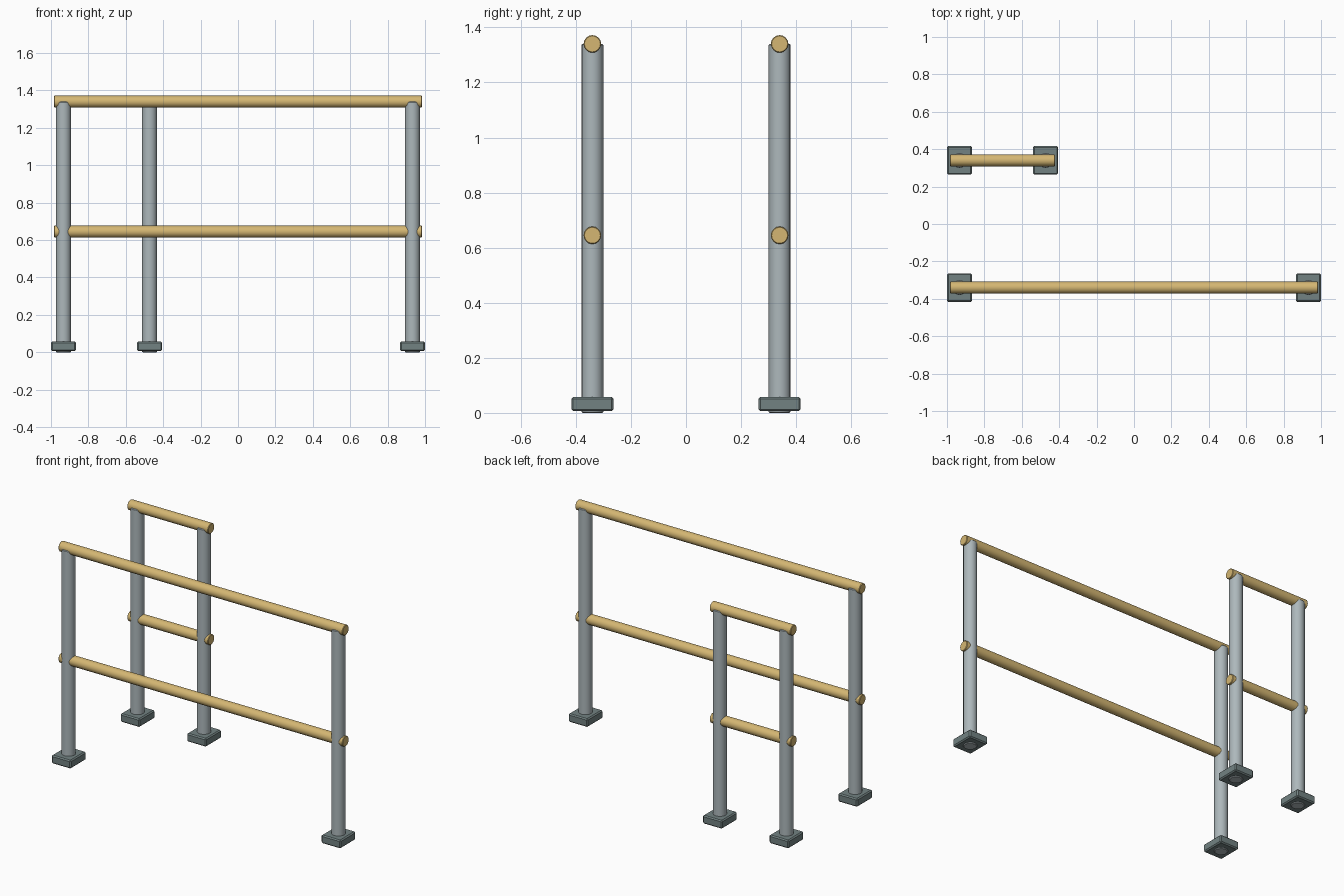
import bpy
import math
from mathutils import Matrix

cube = bpy.data.objects.get("Cube")
if cube:
    bpy.data.objects.remove(cube, do_unlink=True)


def material(name, color):
    m = bpy.data.materials.new(name)
    m.use_nodes = True
    m.diffuse_color = color
    m.node_tree.nodes["Principled BSDF"].inputs["Base Color"].default_value = color
    return m


post_grey = material("post grey", (0.42, 0.48, 0.50, 1))
base_grey = material("base dark grey", (0.17, 0.225, 0.225, 1))
rail_tan = material("rail tan", (0.66, 0.47, 0.17, 1))


def finish(name, mat, bevel):
    obj = bpy.context.object
    obj.name = name
    obj.data.materials.append(mat)
    mod = obj.modifiers.new("bevel", "BEVEL")
    mod.width = bevel
    mod.segments = 1
    mod.limit_method = "ANGLE"
    mod.angle_limit = math.radians(50)
    return obj


def post(name, x, y):
    bpy.ops.mesh.primitive_cylinder_add(vertices=16, radius=0.04, depth=POST_TOP,
                                        location=(x, y, POST_TOP / 2))
    finish(name + "_post", post_grey, 0.004)
    bpy.ops.object.shade_smooth_by_angle(angle=math.radians(30))
    # Foot plate around the bottom of the post
    bpy.ops.mesh.primitive_cube_add(size=1, location=(x, y, 0.032))
    bpy.context.object.data.transform(Matrix.Diagonal((0.134, 0.153, 0.052, 1)))
    finish(name + "_foot", base_grey, 0.007)


def rail(name, x0, x1, y, z):
    bpy.ops.mesh.primitive_cylinder_add(vertices=16, radius=0.032, depth=x1 - x0,
                                        location=((x0 + x1) / 2, y, z))
    bpy.context.object.data.transform(Matrix.Rotation(math.pi / 2, 4, "Y"))
    finish(name, rail_tan, 0.003)
    bpy.ops.object.shade_smooth_by_angle(angle=math.radians(30))


POST_TOP = 1.34
OVERHANG = 0.05

# Long front railing and short back railing
for side, y, right_x, left_x in (("front", -0.34, -0.933, 0.933),
                                 ("back", 0.34, -0.933, -0.473)):
    post(side + "_right", right_x, y)
    post(side + "_left", left_x, y)
    for level, z in (("top", POST_TOP), ("middle", 0.645)):
        rail(side + "_" + level + "_rail", right_x - OVERHANG, left_x + OVERHANG, y, z)
